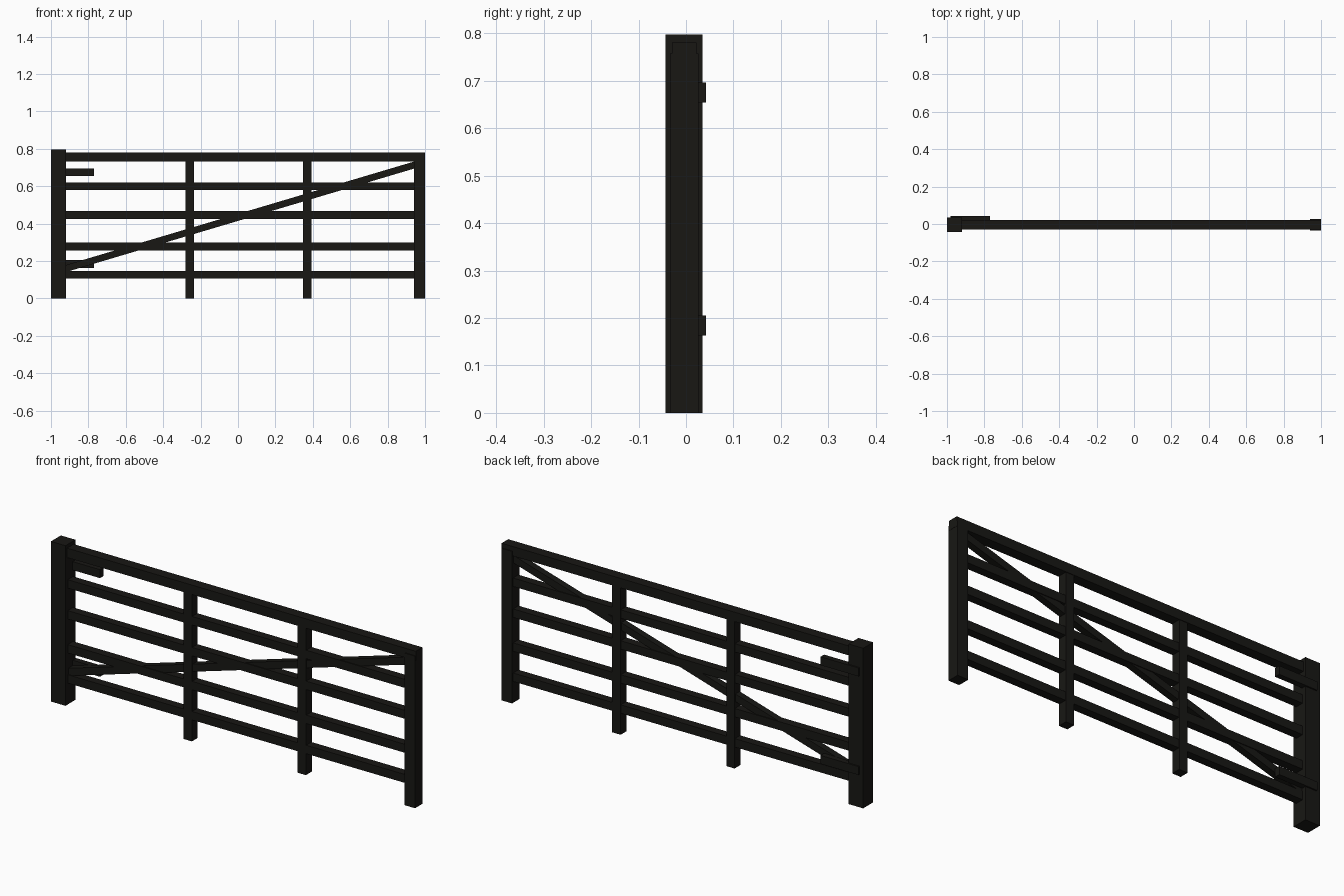
import bpy, math

if "Cube" in bpy.data.objects:
    bpy.data.objects.remove(bpy.data.objects["Cube"])

YC = -0.004  # centre plane of the gate frame

mat = bpy.data.materials.new("dark_timber")
mat.diffuse_color = (0.009, 0.0085, 0.007, 1)
mat.use_nodes = True
mat.node_tree.nodes["Principled BSDF"].inputs["Base Color"].default_value = mat.diffuse_color


def box(name, x, y, z, tilt=0.0):
    """Box from (min, max) ranges, optionally tilted about y."""
    bpy.ops.mesh.primitive_cube_add(size=1)
    o = bpy.context.object
    o.name = name
    o.location = [(r[0] + r[1]) / 2 for r in (x, y, z)]
    o.scale = [r[1] - r[0] for r in (x, y, z)]
    o.rotation_euler.y = tilt
    o.data.materials.append(mat)
    return o


def depth(d):
    return (YC - d / 2, YC + d / 2)


# End posts
box("hinge_post", (-1.0, -0.92), depth(0.078), (0, 0.797))
box("latch_post", (0.94, 0.999), depth(0.06), (0, 0.757))

# Top rail, capping the latch post
box("top_rail", (-0.96, 1.0), depth(0.052), (0.733, 0.78))

# Lower rails
for i, z in enumerate((0.127, 0.277, 0.446, 0.6)):
    box(f"rail_{i + 1}", (-0.96, 0.97), depth(0.042), (z - 0.021, z + 0.021))

# Intermediate uprights
for i, x in enumerate((-0.258, 0.37)):
    box(f"upright_{i + 1}", (x - 0.023, x + 0.023), depth(0.046), (0, 0.745))

# Diagonal brace
x0, z0, x1, z1 = -0.94, 0.154, 0.965, 0.72
length = math.hypot(x1 - x0, z1 - z0)
cx, cz = (x0 + x1) / 2, (z0 + z1) / 2
box("diagonal_brace", (cx - length / 2, cx + length / 2), depth(0.034),
    (cz - 0.018, cz + 0.018), -math.atan2(z1 - z0, x1 - x0))

# Hinge straps on the back
for i, z in enumerate((0.184, 0.675)):
    box(f"hinge_strap_{i + 1}", (-0.98, -0.77), (0.014, 0.042), (z - 0.021, z + 0.021))
